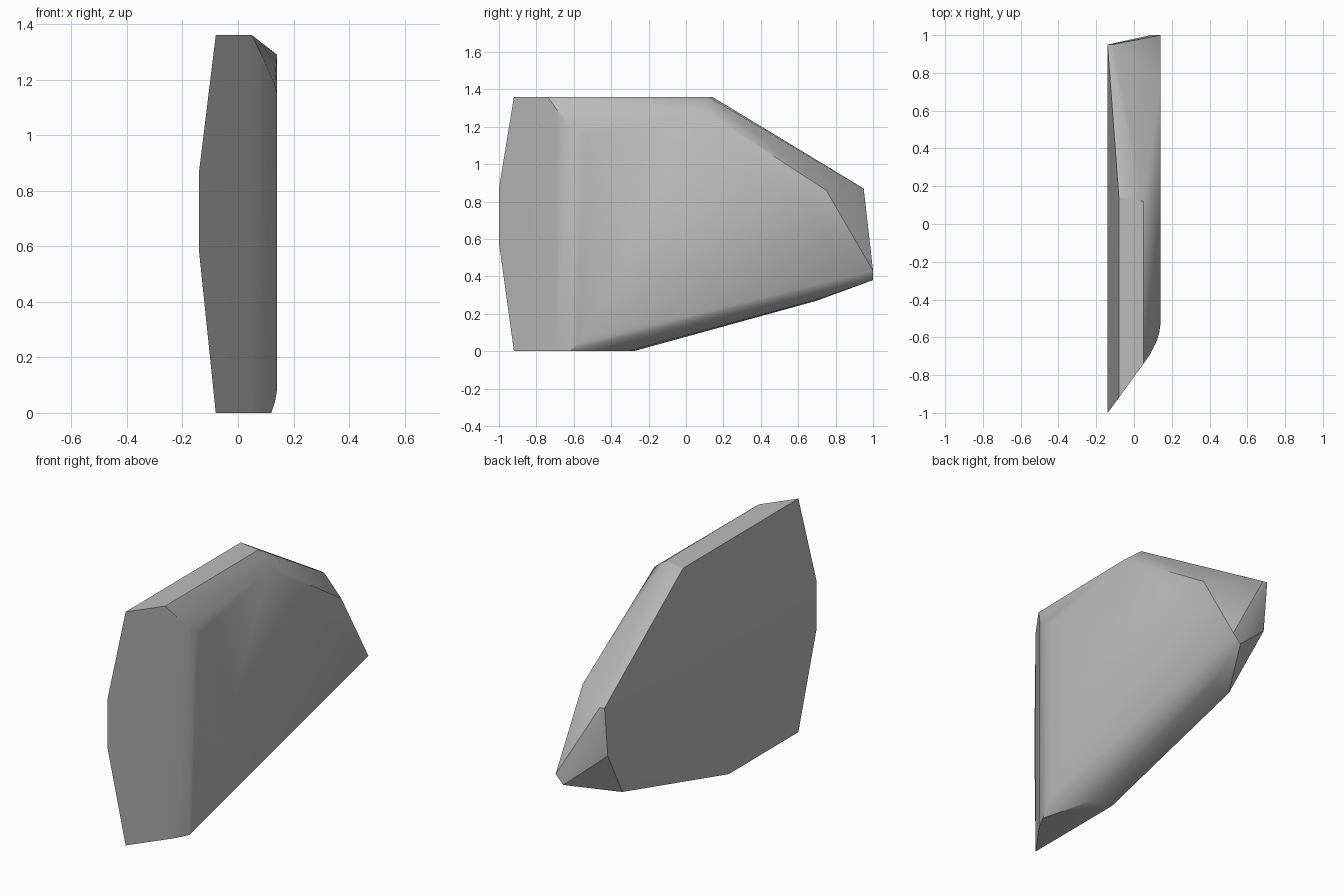
import bpy
import bmesh
import math

cube = bpy.data.objects.get("Cube")
if cube:
    bpy.data.objects.remove(cube, do_unlink=True)


def make_material(name, color):
    material = bpy.data.materials.new(name)
    material.use_nodes = True
    material.diffuse_color = color
    shader = material.node_tree.nodes["Principled BSDF"]
    shader.inputs["Base Color"].default_value = color
    return material


def hull_object(name, points, material):
    """Wrap a convex skin around the corner points of a solid part."""
    bm = bmesh.new()
    for point in points:
        bm.verts.new(point)
    result = bmesh.ops.convex_hull(bm, input=bm.verts[:])
    unused = [v for v in bm.verts if not v.link_faces]
    for vert in unused:
        bm.verts.remove(vert)
    bmesh.ops.dissolve_limit(bm, angle_limit=math.radians(0.5),
                             verts=bm.verts[:], edges=bm.edges[:])
    bmesh.ops.recalc_face_normals(bm, faces=bm.faces[:])
    mesh = bpy.data.meshes.new(name)
    bm.to_mesh(mesh)
    bm.free()
    obj = bpy.data.objects.new(name, mesh)
    bpy.context.collection.objects.link(obj)
    mesh.materials.append(material)
    return obj


TOP = 1.36
INNER = -0.08    # edge of the slab where its flat side starts to lean
OUTER = -0.14    # crown of the flat side
FACE = 0.14      # broad chamfered side

# Flat side: a shallow crown between two leaning bands
flat_side = [
    (INNER, -0.92, TOP), (INNER, 0.14, TOP),
    (OUTER, -1, 0.87), (OUTER, 0.95, 0.87),
    (OUTER, -1, 0.58), (OUTER, 0.92, 0.58),
    (INNER, -0.92, 0), (INNER, -0.28, 0), (INNER, 0.7, 0.27),
]

# Rounded front corner: x, y, upper z and lower z of each step
rounded_corner = []
for x, y, upper, lower in [
    (0.05, -0.74, TOP, 0), (0.085, -0.69, 1.29, 0),
    (0.12, -0.62, 1.21, 0), (0.133, -0.58, 1.18, 0.04),
    (FACE, -0.53, 1.15, 0.08),
]:
    rounded_corner += [(x, y, upper), (x, y, lower)]

# Broad side and its chamfers towards the top, back and underside
broad_side = [(FACE, 0.09, 1.29), (FACE, 0.75, 0.86), (FACE, 1, 0.43)]
chamfers = [
    (0.05, 0.12, TOP), (-0.11, 0.95, 0.865), (0.09, 1, 0.38),
    (0.04, -0.31, 0), (0.04, 0.68, 0.27),
]

grey = make_material("plain grey", (0.5, 0.5, 0.5, 1))
slab = hull_object("chamfered_slab",
                   flat_side + rounded_corner + broad_side + chamfers, grey)

# Soft shading on the rounded corner, crisp chamfer edges
bpy.ops.object.select_all(action="DESELECT")
slab.select_set(True)
bpy.context.view_layer.objects.active = slab
bpy.ops.object.shade_smooth_by_angle(angle=math.radians(30))
